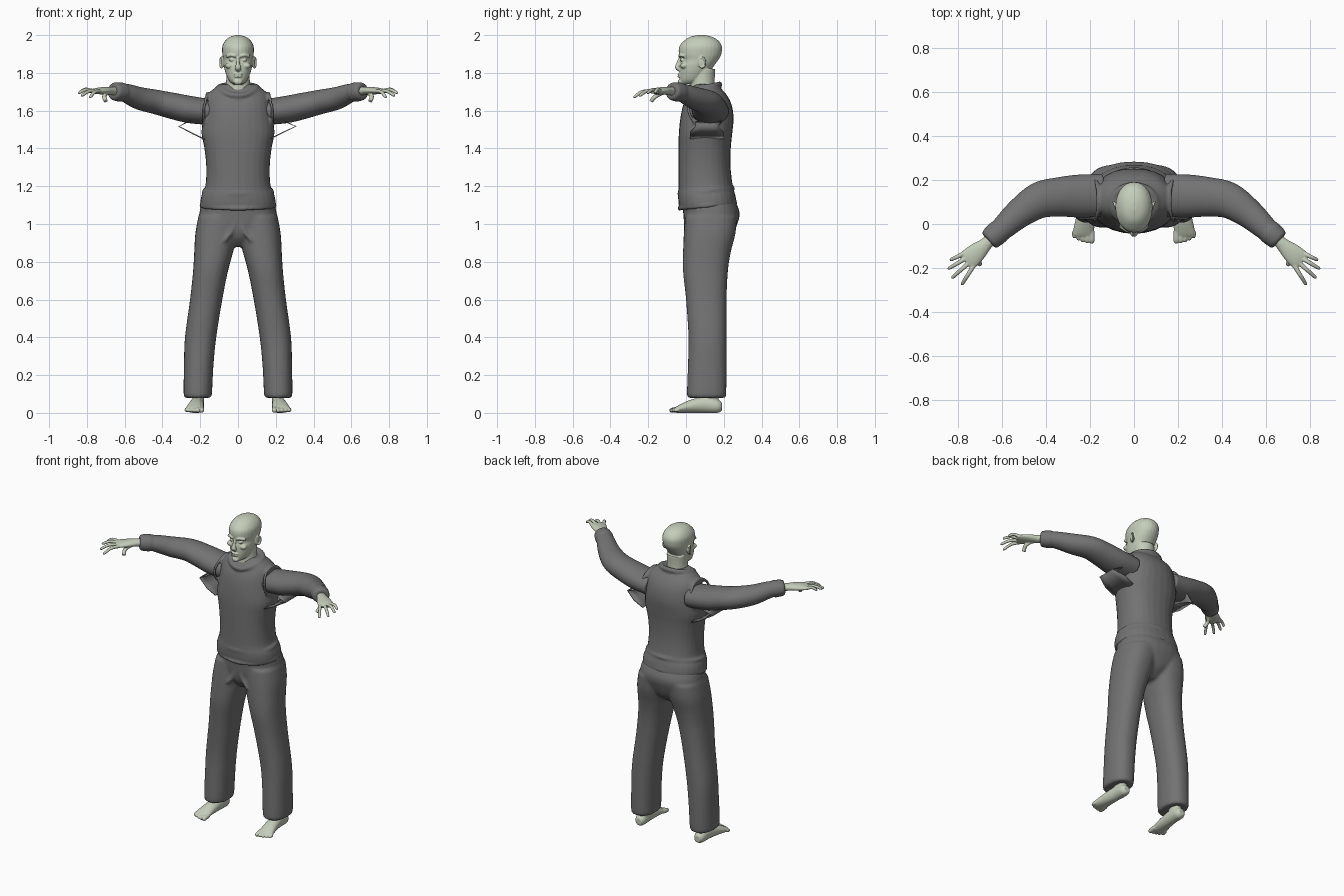
import bpy, bmesh, math
from mathutils import Vector, Matrix

if "Cube" in bpy.data.objects:
    bpy.data.objects.remove(bpy.data.objects["Cube"])

X, Y, Z = Vector((1, 0, 0)), Vector((0, 1, 0)), Vector((0, 0, 1))


def material(name, colour):
    mat = bpy.data.materials.new(name)
    mat.use_nodes = True
    mat.diffuse_color = (*colour, 1)
    bsdf = next(n for n in mat.node_tree.nodes if n.type == "BSDF_PRINCIPLED")
    bsdf.inputs["Base Color"].default_value = (*colour, 1)
    bsdf.inputs["Roughness"].default_value = 0.7
    return mat


SKIN = material("pale green skin", (0.55, 0.61, 0.49))
CLOTH = material("grey cloth", (0.17, 0.17, 0.17))


def spline(rows, steps):
    """Smooth curve through rows of any width."""
    rows = [Vector(r) for r in rows]
    out = []
    for i in range(len(rows) - 1):
        b, c = rows[i], rows[i + 1]
        a, d = rows[max(i - 1, 0)], rows[min(i + 2, len(rows) - 1)]
        for k in range(steps):
            t = k / steps
            m, n = (c - a) / 2, (d - b) / 2
            out.append(b + m * t + (3 * (c - b) - 2 * m - n) * t * t
                       + (2 * (b - c) + m + n) * t ** 3)
    return out + [rows[-1]]


def loft(bm, rows, ref=X, axis=None, power=2, n=28, steps=4):
    """Closed tube through rows of (x, y, z, radius along ref, other radius)."""
    rows = spline(rows, steps)
    pts = [Vector(r[:3]) for r in rows]
    loops = []
    for i, r in enumerate(rows):
        t = axis or (pts[min(i + 1, len(pts) - 1)] - pts[max(i - 1, 0)]).normalized()
        u = (ref - t * ref.dot(t)).normalized()
        v = t.cross(u)
        loop = []
        for k in range(n):
            c, s = math.cos(math.tau * k / n), math.sin(math.tau * k / n)
            c = math.copysign(abs(c) ** (2 / power), c)
            s = math.copysign(abs(s) ** (2 / power), s)
            loop.append(bm.verts.new(pts[i] + u * c * r[3] + v * s * r[4]))
        loops.append(loop)
    for a, b in zip(loops, loops[1:]):
        for k in range(n):
            bm.faces.new((a[k], a[k - 1], b[k - 1], b[k]))
    bm.faces.new(loops[0])
    bm.faces.new(loops[-1][::-1])


def stack(bm, rows, power=2.3):
    """Upright loft from rows of (z, x min, x max, y min, y max)."""
    loft(bm, [((a + b) / 2, (c + d) / 2, z, (b - a) / 2, (d - c) / 2)
              for z, a, b, c, d in rows], axis=Z, power=power)


def body(bm, rows, power=2.3):
    """Centred upright loft from rows of (z, half width, y min, y max)."""
    stack(bm, [(z, -w, w, c, d) for z, w, c, d in rows], power)


def tube(bm, pts, radius, ref=Z):
    loft(bm, [(*p, radius, radius) for p in pts], ref=ref, n=12)


def hoop(bm, radius, at, ref=Z):
    """Closed roll following the function at(cos, sin)."""
    tube(bm, [at(math.cos(a), math.sin(a))
              for a in (math.tau * k / 24 for k in range(26))], radius, ref)


def ball(bm, centre, size):
    bmesh.ops.create_uvsphere(bm, u_segments=24, v_segments=16, radius=1,
                              matrix=Matrix.LocRotScale(Vector(centre), None, Vector(size)))


def finish(name, bm, mat, voxel=0, relax=3, mirror=False):
    if mirror:
        bm = bm.copy()
        for v in bm.verts:
            v.co.x *= -1
    bmesh.ops.recalc_face_normals(bm, faces=bm.faces)
    mesh = bpy.data.meshes.new(name)
    bm.to_mesh(mesh)
    mesh.materials.append(mat)
    mesh.polygons.foreach_set("use_smooth", [True] * len(mesh.polygons))
    ob = bpy.data.objects.new(name, mesh)
    bpy.context.collection.objects.link(ob)
    if voxel:
        mod = ob.modifiers.new("blend", "REMESH")
        mod.mode, mod.voxel_size, mod.use_smooth_shade = "VOXEL", voxel, True
        mod = ob.modifiers.new("relax", "SMOOTH")
        mod.factor, mod.iterations = 0.5, relax
    else:
        ob.modifiers.new("thickness", "SOLIDIFY").thickness = 0.006


def pair(name, bm, mat, voxel=0, relax=3):
    finish("left_" + name, bm, mat, voxel, relax)
    finish("right_" + name, bm, mat, voxel, relax, mirror=True)


# Head with face, ears and neck
bm = bmesh.new()
body(bm, [(1.74, .025, -.026, .05), (1.76, .048, -.034, .09), (1.8, .066, -.035, .12),
          (1.84, .076, -.034, .15), (1.87, .079, -.027, .172), (1.9, .083, -.038, .187),
          (1.94, .083, -.035, .19), (1.97, .068, -.01, .172), (1.99, .044, .02, .14),
          (2, .012, .06, .1)], power=2.1)
body(bm, [(1.64, .085, .02, .17), (1.7, .07, .022, .158), (1.75, .063, .025, .152),
          (1.82, .062, .03, .155)], power=2)
loft(bm, [(0, -.03, 1.885, .007, .007), (0, -.041, 1.85, .01, .01),
          (0, -.046, 1.828, .017, .012), (0, -.036, 1.815, .014, .008)])
ball(bm, (0, -.029, 1.752), (.024, .014, .016))
for z, w in ((1.793, .025), (1.781, .021)):
    ball(bm, (0, -.034, z), (w, .011, .006))
for s in (-1, 1):
    tube(bm, [(s * .012, -.033, 1.888), (s * .035, -.03, 1.894), (s * .06, -.011, 1.887)], .008)
    ball(bm, (s * .032, -.018, 1.868), (.015, .012, .008))
    ball(bm, (s * .046, -.01, 1.838), (.022, .02, .016))
    hoop(bm, .005, lambda c, t: (s * (.087 + .008 * c), .085 + .017 * c, 1.855 + .027 * t), X)
    ball(bm, (s * .082, .083, 1.853), (.007, .016, .025))
finish("head", bm, SKIN, .004, 2)

# Pullover body with neck band and waist rolls
bm = bmesh.new()
body(bm, [(1.085, .19, -.025, .25), (1.1, .2, -.038, .268), (1.15, .194, -.042, .262),
          (1.2, .173, -.04, .248), (1.3, .168, -.04, .236), (1.4, .178, -.04, .237),
          (1.48, .193, -.038, .245), (1.56, .184, -.03, .252), (1.63, .175, -.015, .242),
          (1.68, .165, .008, .218), (1.715, .13, .025, .188), (1.74, .09, .045, .16)])
hoop(bm, .015, lambda c, s: (.1 * c, .09 + .088 * s,
                             1.722 + .018 * s - .024 * max(-s, 0) ** 2))
hoop(bm, .011, lambda c, s: (.194 * c, .113 + .147 * s, 1.097 + .015 * s))
hoop(bm, .009, lambda c, s: (.183 * c, .106 + .143 * s, 1.175 + .015 * s))
for side in (-1, 1):
    hoop(bm, .009, lambda c, s: (side * (.182 - .018 * max(s, 0)),
                                 .11 + .095 * c, 1.605 + .085 * s), X)
finish("pullover", bm, CLOTH, .008)

# Sleeves with rolled cuffs
bm = bmesh.new()
loft(bm, [(.14, .13, 1.592, .068, .098), (.25, .127, 1.605, .072, .098),
          (.34, .123, 1.624, .07, .09), (.43, .108, 1.645, .065, .083),
          (.52, .05, 1.665, .06, .068), (.59, -.012, 1.692, .05, .056),
          (.64, -.057, 1.702, .042, .046)], ref=Z)
loft(bm, [(.608, -.028, 1.696, .046, .05), (.618, -.037, 1.698, .052, .055),
          (.652, -.067, 1.702, .048, .051), (.662, -.076, 1.703, .04, .043)], ref=Z)
pair("sleeve", bm, CLOTH, .007)

# Loose underarm folds
bm = bmesh.new()
rows = [[bm.verts.new((x, y0 + (y1 - y0) * k / 4, z)) for k in range(5)]
        for x, z, y0, y1 in ((.175, 1.45, .02, .2), (.24, 1.482, .02, .2),
                             (.31, 1.517, .05, .17), (.25, 1.545, .05, .19))]
for a, b in zip(rows, rows[1:]):
    for k in range(4):
        bm.faces.new((a[k], a[k + 1], b[k + 1], b[k]))
pair("underarm_fold", bm, CLOTH)

# Trousers
bm = bmesh.new()
body(bm, [(.88, .05, .05, .18), (.93, .11, .005, .24), (1, .2, -.01, .272),
          (1.06, .204, -.015, .284), (1.12, .19, -.02, .262), (1.18, .165, -.01, .235)])
for s in (-1, 1):
    leg = [(.08, .145, .28, .012, .208), (.1, .138, .288, .005, .213),
           (.25, .13, .286, .01, .215), (.4, .115, .281, .013, .215),
           (.6, .083, .254, 0, .215), (.75, .053, .238, -.016, .222),
           (.85, .026, .232, -.016, .237), (.95, 0, .226, -.011, .262),
           (1.04, -.02, .21, -.005, .27)]
    stack(bm, [(z, *sorted((s * a, s * b)), c, d) for z, a, b, c, d in leg])
    tube(bm, [(s * .012, -.004, 1.04), (s * .03, -.005, .97), (s * .07, -.008, .91)], .009)
finish("trousers", bm, CLOTH, .01)

# Hands: wrist, palm, four fingers and thumb
bm = bmesh.new()
loft(bm, [(.62, -.04, 1.7, .026, .03), (.665, -.083, 1.704, .022, .028),
          (.71, -.124, 1.705, .02, .042), (.745, -.155, 1.704, .016, .047),
          (.765, -.172, 1.702, .011, .042)], ref=Z)
knuckle, across = Vector((.752, -.162, 1.703)), Vector((.62, .75, 0))
for k, tip in zip((.036, .012, -.012, -.036), ((.838, -.165, 1.7), (.847, -.205, 1.695),
                                               (.83, -.247, 1.68), (.785, -.278, 1.672))):
    base, tip = knuckle + across * k, Vector(tip)
    mid = base.lerp(tip, .5) + Z * .012
    loft(bm, [(*base, .011, .011), (*mid, .0095, .0095), (*base.lerp(tip, .92), .008, .008),
              (*tip, .003, .003)], ref=Z, n=12)
tube(bm, [(.685, -.115, 1.698), (.708, -.158, 1.678), (.7, -.185, 1.65)], .0115)
pair("hand", bm, SKIN, .0035, 2)

# Feet with toes
bm = bmesh.new()
loft(bm, [(.213, .19, .033, .02, .022), (.214, .165, .036, .034, .036),
          (.216, .1, .043, .037, .043), (.223, .02, .034, .043, .034),
          (.23, -.04, .02, .049, .02), (.23, -.06, .014, .044, .012)], axis=Y)
stack(bm, [(.03, .182, .244, .08, .18), (.08, .18, .242, .085, .172), (.16, .176, .246, .08, .17)])
for k in range(5):
    x, tip, r = .193 + .02 * k, -.088 + .003 * k * k * .5, .0145 - .0012 * k
    loft(bm, [(x, -.035, .02, r, r), (x, tip + .015, .014, r, r * .95),
              (x, tip, .011, r * .5, r * .5)], n=12)
for v in bm.verts:
    v.co.z = max(v.co.z, 0)
pair("foot", bm, SKIN, .004, 2)
